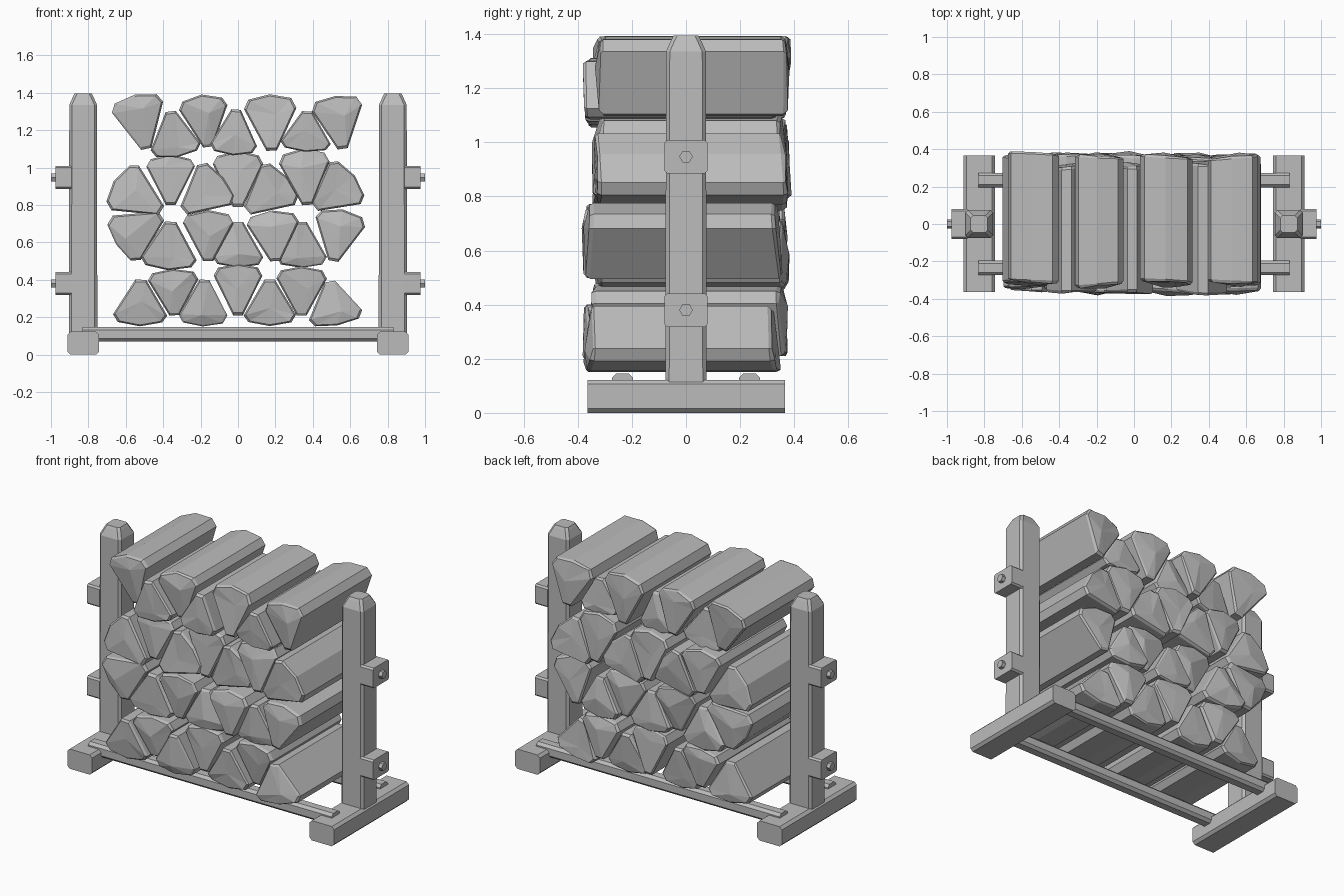
import bpy
import bmesh
import random
from math import sin, cos, radians
from mathutils import Vector

random.seed(7)

default_cube = bpy.data.objects.get("Cube")
if default_cube:
    bpy.data.objects.remove(default_cube, do_unlink=True)

# One plain grey for everything
grey = bpy.data.materials.new("plain_grey")
grey.use_nodes = True
tone = (0.5, 0.5, 0.5, 1)
grey.diffuse_color = tone
for node in grey.node_tree.nodes:
    if node.type == 'BSDF_PRINCIPLED':
        node.inputs["Base Color"].default_value = tone


def finish(bm, name):
    """Turn a bmesh into a flat shaded object."""
    bmesh.ops.recalc_face_normals(bm, faces=bm.faces)
    mesh = bpy.data.meshes.new(name)
    bm.to_mesh(mesh)
    bm.free()
    mesh.materials.append(grey)
    obj = bpy.data.objects.new(name, mesh)
    bpy.context.collection.objects.link(obj)


def beam(name, low, high, bevel, along):
    """Box between two corners, its edges along one axis bevelled."""
    low, high = Vector(low), Vector(high)
    bm = bmesh.new()
    bmesh.ops.create_cube(bm, size=1)
    for v in bm.verts:
        v.co = (low + high) / 2 + v.co * (high - low)
    edges = [e for e in bm.edges
             if abs((e.verts[0].co - e.verts[1].co)[along]) > 0.001]
    bmesh.ops.bevel(bm, geom=edges, offset=bevel, segments=1, affect='EDGES')
    finish(bm, name)


def ring(bm, points):
    return [bm.verts.new(p) for p in points]


def bridge(bm, a, b):
    for i in range(len(a)):
        j = (i + 1) % len(a)
        bm.faces.new((a[i], a[j], b[j], b[i]))


def post(name, side):
    """Upright with chamfered corners and a tapered top."""
    bm = bmesh.new()
    rings = []
    for z, half in ((0.1, 0.076), (1.335, 0.074), (1.38, 0.054), (1.395, 0.046)):
        cut = half - 0.014
        outline = [(half, cut), (cut, half), (-cut, half), (-half, cut),
                   (-half, -cut), (-cut, -half), (cut, -half), (half, -cut)]
        rings.append(ring(bm, [(side * 0.828 + x, y, z) for x, y in outline]))
    for lower, upper in zip(rings, rings[1:]):
        bridge(bm, lower, upper)
    bm.faces.new(rings[0])
    bm.faces.new(rings[-1])
    finish(bm, name)


def bolt(name, side, z):
    """Hexagonal bolt end pointing outward."""
    bm = bmesh.new()
    rings = []
    for x in (0.95, 1.0):
        rings.append(ring(bm, [(side * x, 0.025 * cos(radians(60 * i)),
                                z + 0.025 * sin(radians(60 * i)))
                               for i in range(6)]))
    bridge(bm, *rings)
    for r in rings:
        bm.faces.new(r)
    finish(bm, name)


# Split log outline: distance from the split point, then share of the width
WEDGE = [(0, -.1), (0, .1), (.76, .5), (.92, .41),
         (1, 0), (.92, -.41), (.76, -.5)]


def log(name, x, z, angle, length, width, stagger):
    """Split log lying along y, its round bark side facing the given angle."""
    ca, sa = cos(radians(angle)), sin(radians(angle))
    outline = []
    for u, v in WEDGE:
        u = length * u * random.uniform(0.98, 1.01)
        v = width * v
        outline.append(Vector((x + u * ca - v * sa, 0, z + u * sa + v * ca)))
    middle = sum(outline, Vector()) / len(outline)
    shift = (stagger if sa > 0 else -stagger) + random.uniform(-0.01, 0.01)
    bm = bmesh.new()
    rims = []
    for end in (-1, 1):
        y = shift + end * random.uniform(0.325, 0.34)
        lean = Vector((random.uniform(-.1, .1), 0, random.uniform(-.1, .1)))
        rim = [p + Vector((0, y + lean.dot(p - middle), 0)) for p in outline]
        inner = [p.lerp(middle, 0.08) +
                 Vector((0, y + lean.dot(p - middle)
                         + end * random.uniform(0.006, 0.018), 0))
                 for p in outline]
        outer_ring, inner_ring = ring(bm, rim), ring(bm, inner)
        bridge(bm, outer_ring, inner_ring)
        # Broken end grain: facets meeting at an uneven middle point
        hub = bm.verts.new(middle + Vector((random.uniform(-.04, .04),
                                            y + end * random.uniform(0.01, 0.035),
                                            random.uniform(-.04, .04))))
        for i in range(len(inner_ring)):
            bm.faces.new((inner_ring[i], inner_ring[i - 1], hub))
        rims.append(outer_ring)
    bridge(bm, *rims)
    finish(bm, name)


# Stand: feet, posts, clamp blocks and bolts on both sides
for side, label in ((1, "left"), (-1, "right")):
    xs = sorted((side * 0.743, side * 0.912))
    beam(label + "_foot", (xs[0], -0.364, 0), (xs[1], 0.366, 0.122), 0.016, 1)
    post(label + "_post", side)
    xs = sorted((side * 0.89, side * 0.977))
    for level, z in (("lower", 0.38), ("upper", 0.947)):
        beam(f"{label}_{level}_block", (xs[0], -0.079, z - 0.062),
             (xs[1], 0.079, z + 0.062), 0.01, 0)
        bolt(f"{label}_{level}_bolt", side, z)

# Rails joining the feet
for y, label in ((-0.235, "front"), (0.235, "back")):
    beam(label + "_rail", (-0.832, y - 0.039, 0.07), (0.832, y + 0.039, 0.146),
         0.016, 0)

# Log rows: stagger along y, then each log's split point x and z,
# bark angle, length and width, with sizes in hundredths
ROWS = {
    "bottom": (0.015, [
        (-52, 40, -91, 25, 29), (-34, 21, 92, 25, 27), (-18, 40, -92, 25, 26),
        (0, 21, 90, 28, 26), (17, 40, -90, 25, 28), (34, 21, 90, 26, 27),
        (49, 39, -80, 24, 29)]),
    "second": (-0.015, [
        (-41, 74, 212, 29, 28), (-36, 71, -93, 26, 30), (-16, 50, 90, 27, 27),
        (0, 71, -90, 25, 27), (20, 50, 94, 27, 28), (34, 71, -90, 25, 27),
        (51, 50, 80, 28, 27)]),
    "third": (0.025, [
        (-41, 77, 148, 30, 28), (-36, 80, 90, 27, 26), (-29, 77, 40, 28, 28),
        (0, 79, 90, 30, 27), (5, 77, 40, 28, 28), (37, 80, 94, 30, 27),
        (41, 79, 38, 27, 28)]),
    "top": (0.025, [
        (-49, 110, 102, 30, 28), (-36, 130, -82, 25, 27), (-16, 111, 97, 28, 26),
        (-1, 131, -94, 25, 25), (18, 109, 92, 30, 28), (37, 130, -93, 22, 27),
        (56, 110, 98, 29, 27)]),
}
for row, (stagger, logs) in ROWS.items():
    for i, (x, z, angle, length, width) in enumerate(logs):
        log(f"{row}_row_log_{i + 1}", x / 100, z / 100, angle,
            length / 100, width / 100, stagger)
